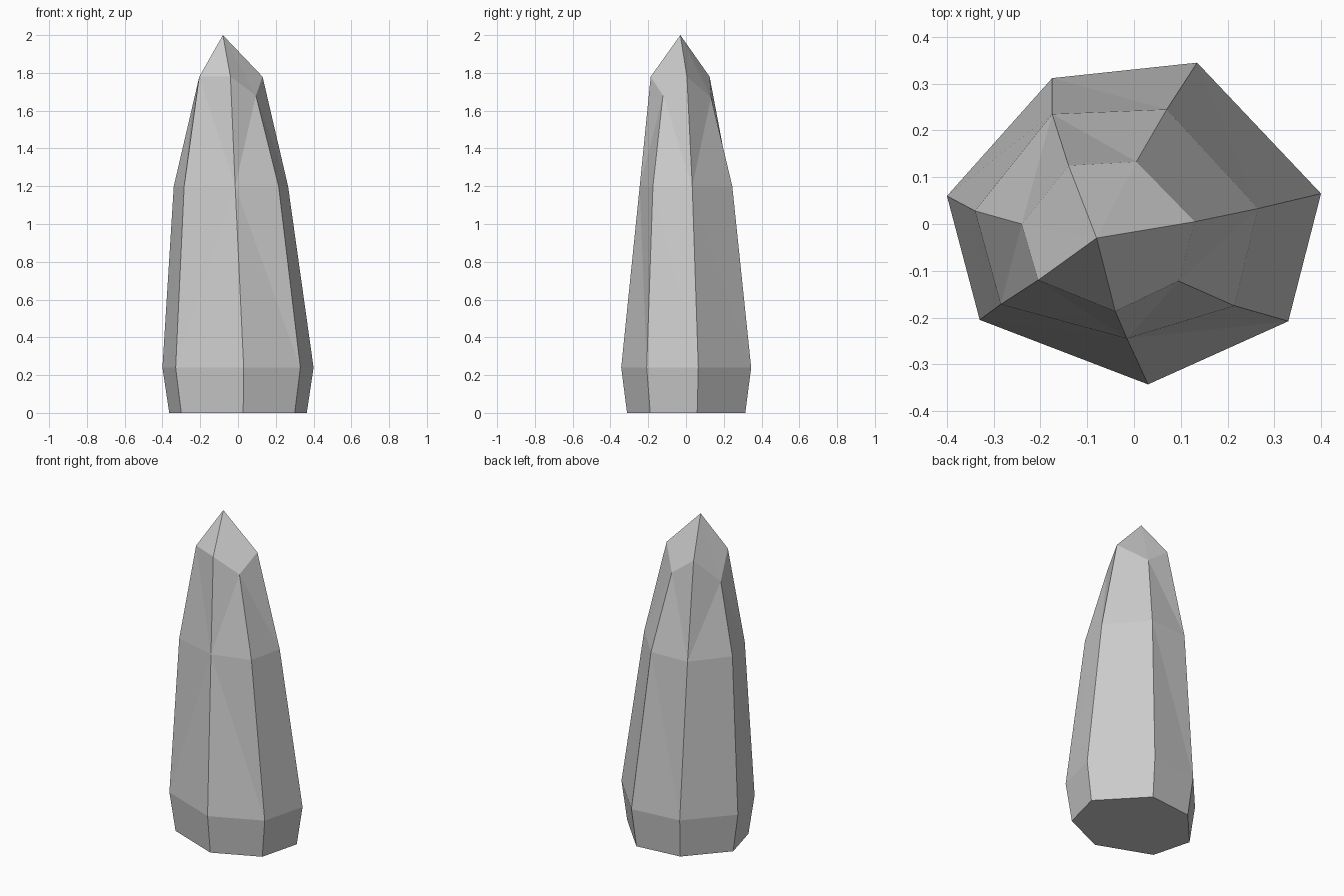
import bpy
import bmesh

# Remove the default cube only
default_cube = bpy.data.objects.get("Cube")
if default_cube:
    bpy.data.objects.remove(default_cube, do_unlink=True)


def make_material(name, colour):
    material = bpy.data.materials.new(name)
    material.use_nodes = True
    material.diffuse_color = colour
    shader = next(node for node in material.node_tree.nodes
                  if node.type == "BSDF_PRINCIPLED")
    shader.inputs["Base Color"].default_value = colour
    return material


def add_ring(mesh, outline, heights, scale=1.0):
    """Place one seven-sided outline, each corner at its own height."""
    return [mesh.verts.new((x * scale, y * scale, z))
            for (x, y), z in zip(outline, heights)]


def add_band(mesh, lower, upper, rising):
    """Join two rings with triangles; rising sides split from lower left to upper right."""
    count = len(lower)
    for side in range(count):
        following = (side + 1) % count
        low_a, low_b = lower[side], lower[following]
        high_a, high_b = upper[side], upper[following]
        if side in rising:
            mesh.faces.new((low_a, low_b, high_b))
            mesh.faces.new((low_a, high_b, high_a))
        else:
            mesh.faces.new((low_a, low_b, high_a))
            mesh.faces.new((low_b, high_b, high_a))


# Irregular outlines of the crystal, counterclockwise from its left side
girdle_outline = [(.4, .065), (.135, .345), (-.175, .312), (-.4, .06),
                  (-.33, -.205), (.03, -.343), (.33, -.208)]
waist_outline = [(.265, .033), (.07, .245), (-.175, .235), (-.34, .028),
                 (-.285, -.172), (-.015, -.245), (.215, -.175)]
shoulder_outline = [(.13, .005), (.005, .133), (-.14, .125), (-.24, 0),
                    (-.205, -.12), (-.04, -.187), (.095, -.122)]
shoulder_heights = [1.78, 1.67, 1.78, 1.63, 1.78, 1.78, 1.68]
sides = len(girdle_outline)

crystal_mesh = bmesh.new()
base = add_ring(crystal_mesh, girdle_outline, [0] * sides, scale=.91)
girdle = add_ring(crystal_mesh, girdle_outline, [.24] * sides)
waist = add_ring(crystal_mesh, waist_outline, [1.2] * sides)
shoulder = add_ring(crystal_mesh, shoulder_outline, shoulder_heights)
tip = crystal_mesh.verts.new((-.08, -.03, 2))

# Flat underside, faceted body and pointed tip
crystal_mesh.faces.new(list(reversed(base)))
add_band(crystal_mesh, base, girdle, rising={2})
add_band(crystal_mesh, girdle, waist, rising={4})
add_band(crystal_mesh, waist, shoulder, rising={0, 2, 5})
for side in range(sides):
    crystal_mesh.faces.new((shoulder[side], shoulder[(side + 1) % sides], tip))

bmesh.ops.recalc_face_normals(crystal_mesh, faces=crystal_mesh.faces[:])
data = bpy.data.meshes.new("crystal_shard")
crystal_mesh.to_mesh(data)
crystal_mesh.free()

crystal = bpy.data.objects.new("crystal_shard", data)
data.materials.append(make_material("pale_grey_stone", (.6, .6, .6, 1)))
bpy.context.scene.collection.objects.link(crystal)
